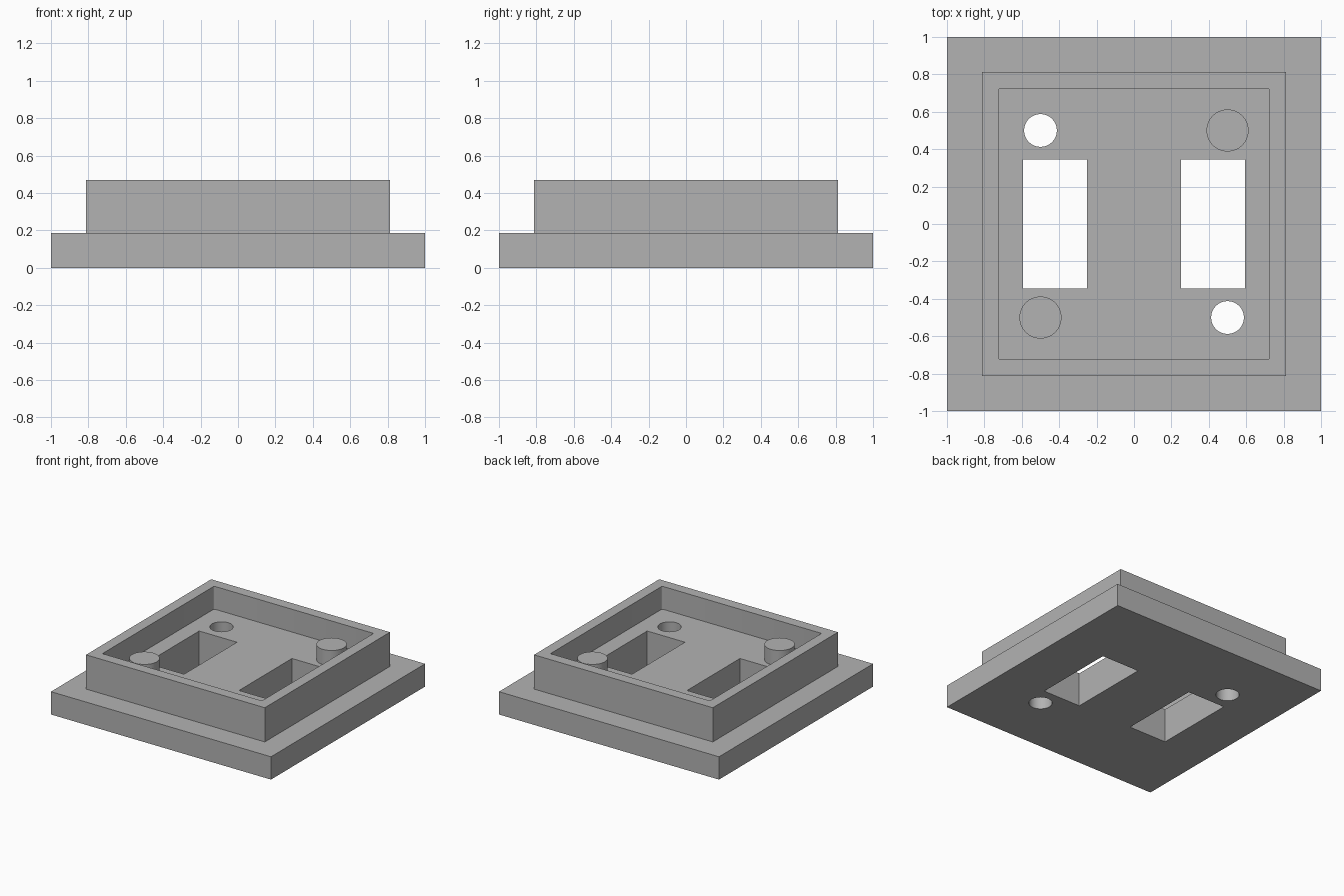
import bpy, bmesh, math
from mathutils import Matrix

if "Cube" in bpy.data.objects:
    bpy.data.objects.remove(bpy.data.objects["Cube"])

U = 1 / 16            # design unit
FLOOR, POST_TOP, RIM, STEP = 4.5 * U, 6.5 * U, 7.5 * U, 3 * U

grey = bpy.data.materials.new("mid grey")
grey.diffuse_color = (0.45, 0.45, 0.45, 1)
grey.use_nodes = True
grey.node_tree.nodes["Principled BSDF"].inputs["Base Color"].default_value = grey.diffuse_color


def finish(name, bm):
    mesh = bpy.data.meshes.new(name)
    bm.to_mesh(mesh)
    bm.free()
    mesh.materials.append(grey)
    ob = bpy.data.objects.new(name, mesh)
    bpy.context.collection.objects.link(ob)
    return ob


def box(name, x0, x1, y0, y1, z0, z1, corner=0):
    bm = bmesh.new()
    m = Matrix.Translation(((x0 + x1) / 2, (y0 + y1) / 2, (z0 + z1) / 2))
    m = m @ Matrix.Diagonal((x1 - x0, y1 - y0, z1 - z0, 1))
    bmesh.ops.create_cube(bm, size=1, matrix=m)
    if corner:        # round the upright edges
        upright = [e for e in bm.edges
                   if abs(e.verts[0].co.z - e.verts[1].co.z) > 1e-4]
        bmesh.ops.bevel(bm, geom=upright, offset=corner, segments=4,
                        profile=0.5, affect='EDGES')
    return finish(name, bm)


def cylinder(name, x, y, r, z0, z1):
    bm = bmesh.new()
    bmesh.ops.create_cone(bm, cap_ends=True, segments=64, radius1=r, radius2=r,
                          depth=z1 - z0,
                          matrix=Matrix.Translation((x, y, (z0 + z1) / 2)))
    return finish(name, bm)


def boolean(body, tool, operation):
    mod = body.modifiers.new(tool.name, 'BOOLEAN')
    mod.operation, mod.object, mod.solver = operation, tool, 'EXACT'
    bpy.context.view_layer.objects.active = body
    bpy.ops.object.modifier_apply(modifier=mod.name)
    bpy.data.objects.remove(tool)


def smooth(ob):
    bpy.ops.object.select_all(action='DESELECT')
    ob.select_set(True)
    bpy.context.view_layer.objects.active = ob
    bpy.ops.object.shade_smooth_by_angle(angle=math.radians(30))


# stepped body: square base plate with a raised block
w, c = 13 * U, 11.6 * U
body = box("housing", -1, 1, -1, 1, 0, STEP)
boolean(body, box("raised_block", -w, w, -w, w, STEP / 2, RIM), 'UNION')

# recess that leaves the thin rim
boolean(body, box("recess", -c, c, -c, c, FLOOR, 1, 0.012), 'DIFFERENCE')

# two slots and two round holes through the floor, two locating posts
for s, side in ((-1, "left"), (1, "right")):
    x0, x1 = sorted((s * 4 * U, s * 9.5 * U))
    boolean(body, box("slot", x0, x1, -5.5 * U, 5.5 * U, -1, 1), 'DIFFERENCE')
    boolean(body, cylinder("hole", s * 8 * U, -s * 8 * U, 1.4 * U, -1, 1),
            'DIFFERENCE')
    smooth(cylinder(side + "_post", s * 8 * U, s * 8 * U, 1.8 * U,
                    FLOOR, POST_TOP))
smooth(body)
